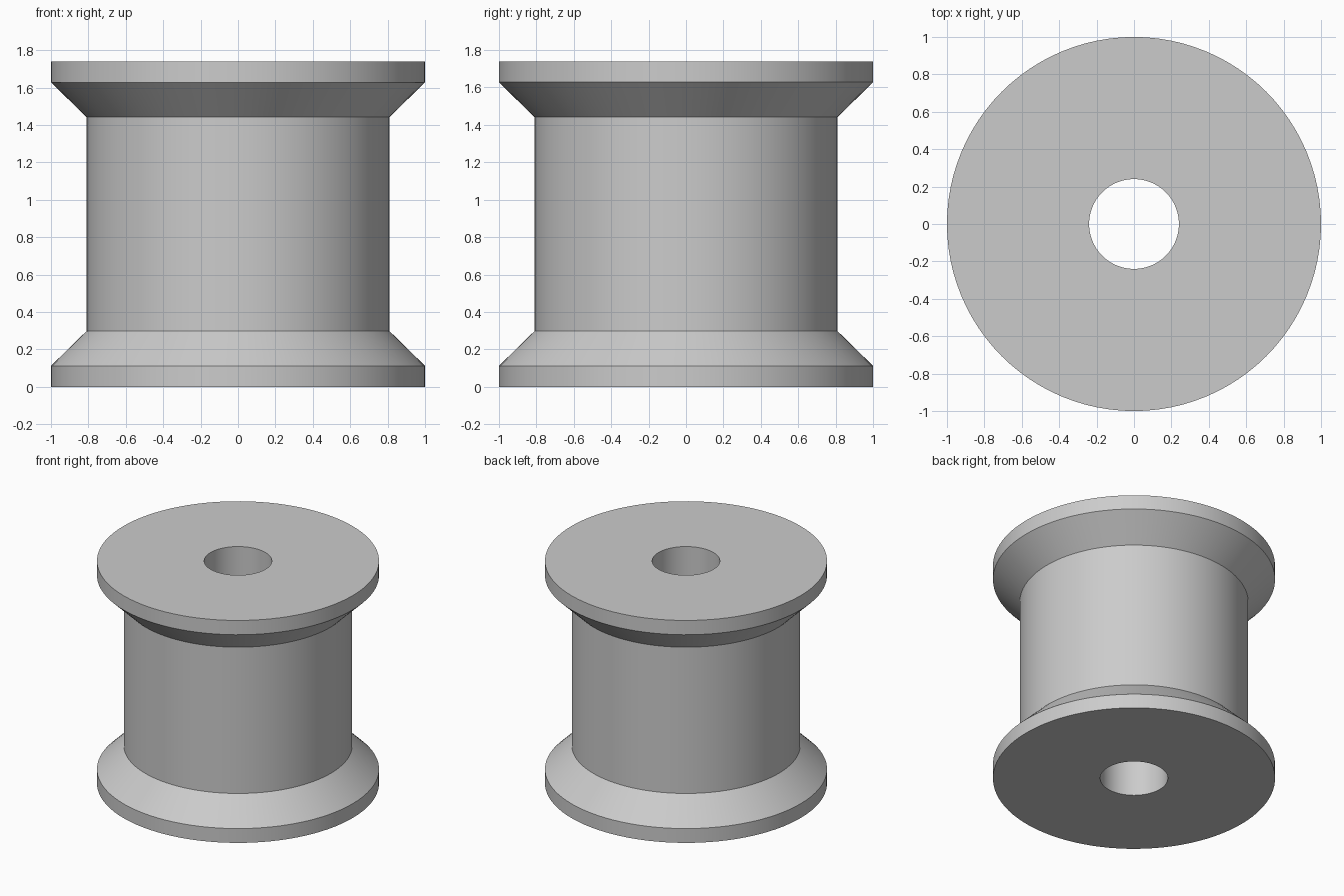
import bpy
import bmesh
import math
from mathutils import Vector

old = bpy.data.objects.get("Cube")
if old:
    bpy.data.objects.remove(old, do_unlink=True)

SEGMENTS = 96
HEIGHT, RIM, DRUM, BORE = 1.74, 1.0, 0.81, 0.24
RIM_EDGE, CONE_END = 0.112, 0.298

grey = bpy.data.materials.new("light grey")
grey.use_nodes = True
colour = (0.6, 0.6, 0.6, 1)
grey.diffuse_color = colour
grey.node_tree.nodes["Principled BSDF"].inputs["Base Color"].default_value = colour

# Half profile from bore to drum, mirrored for the upper flange
lower = [(BORE, 0), (RIM, 0), (RIM, RIM_EDGE), (DRUM, CONE_END)]
profile = lower + [(r, HEIGHT - z) for r, z in reversed(lower)]

# Revolve the closed profile into a spool with a through hole
bm = bmesh.new()
verts = [bm.verts.new((r, 0, z)) for r, z in profile]
edges = [bm.edges.new((v, verts[(i + 1) % len(verts)])) for i, v in enumerate(verts)]
bmesh.ops.spin(bm, geom=verts + edges, cent=Vector(), axis=Vector((0, 0, 1)),
               angle=math.tau, steps=SEGMENTS, use_duplicate=False)
bmesh.ops.remove_doubles(bm, verts=bm.verts[:], dist=0.0001)
bmesh.ops.recalc_face_normals(bm, faces=bm.faces[:])
mesh = bpy.data.meshes.new("spool")
bm.to_mesh(mesh)
bm.free()
mesh.materials.append(grey)

spool = bpy.data.objects.new("spool", mesh)
bpy.context.collection.objects.link(spool)
bpy.ops.object.select_all(action="DESELECT")
spool.select_set(True)
bpy.context.view_layer.objects.active = spool
bpy.ops.object.shade_smooth_by_angle(angle=math.radians(30))
